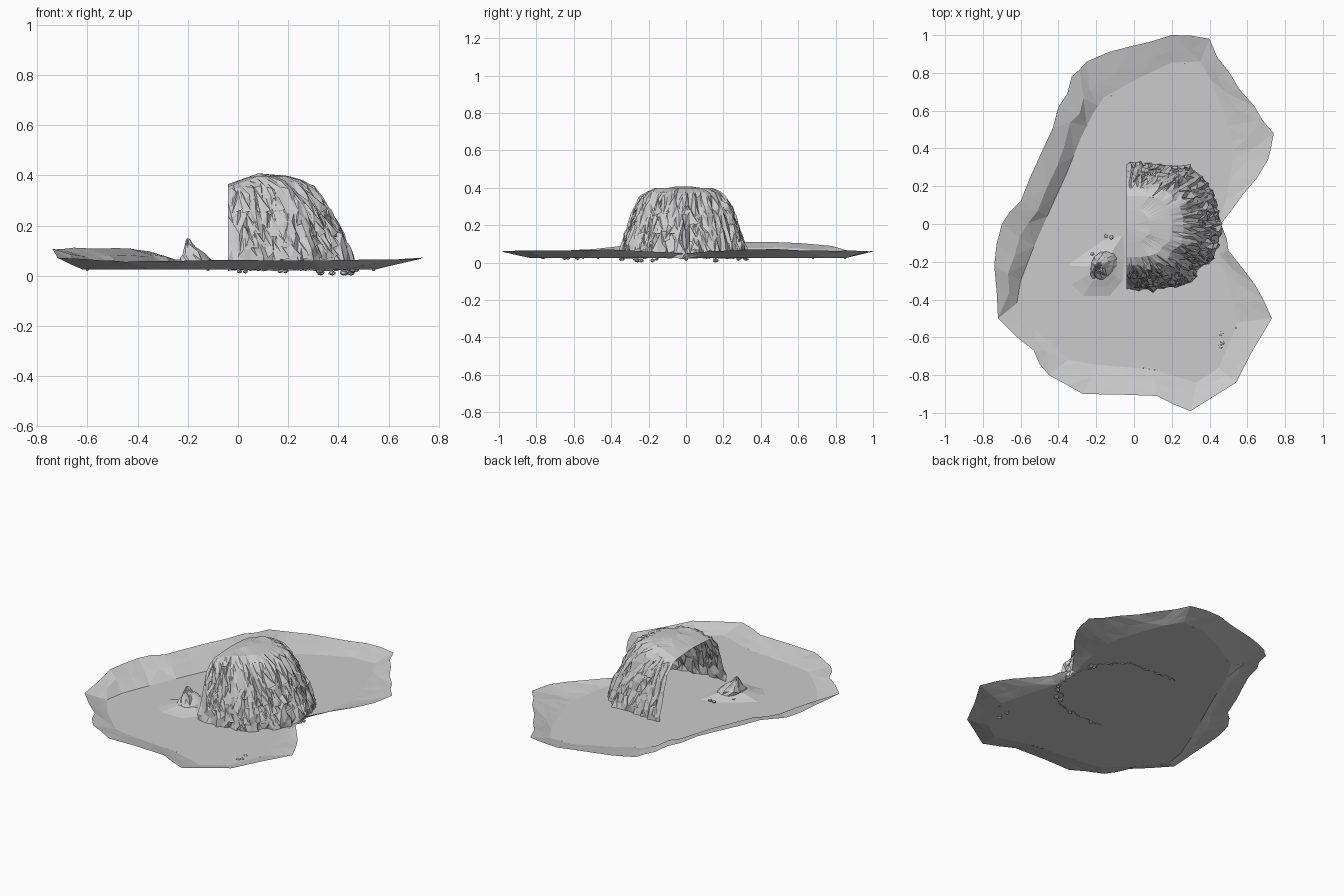
import bpy, bmesh, math, random
from mathutils import Vector

if "Cube" in bpy.data.objects:
    bpy.data.objects.remove(bpy.data.objects["Cube"])

random.seed(7)
R = random.uniform
FLOOR = 0.026


def finish(name, bm):
    """Turn a bmesh into a flat-shaded object."""
    me = bpy.data.meshes.new(name)
    bm.to_mesh(me)
    bm.free()
    ob = bpy.data.objects.new(name, me)
    bpy.context.collection.objects.link(ob)
    return ob


def resample(pts, n, closed=False):
    """n points evenly spaced along a polyline."""
    pts = [Vector(p) for p in pts]
    if closed:
        pts.append(pts[0])
    lens = [(b - a).length for a, b in zip(pts, pts[1:])]
    total, out = sum(lens), []
    for i in range(n):
        d = total * i / (n if closed else n - 1)
        k = 0
        while k < len(lens) - 1 and d > lens[k]:
            d -= lens[k]
            k += 1
        out.append(pts[k].lerp(pts[k + 1], min(1, d / lens[k])))
    return out


def skin(bm, rings, closed):
    """Join rings of vertices with randomly split triangles."""
    n = len(rings[0])
    for lo, hi in zip(rings, rings[1:]):
        for i in range(n if closed else n - 1):
            j = (i + 1) % n
            a, b, c, d = lo[i], lo[j], hi[j], hi[i]
            tris = ((a, b, c), (a, c, d)) if random.random() < .5 else ((a, b, d), (b, c, d))
            for t in tris:
                bm.faces.new(t)


# Ground sheet: (outer x, outer y, outer z, inner x, inner y), counter-clockwise
BASIN = [
    (.46, 0, .05, .44, 0), (.58, .16, .06, .49, .14), (.71, .34, .068, .52, .33),
    (.74, .48, .072, .52, .44), (.64, .62, .068, .47, .6), (.5, .81, .065, .41, .76),
    (.4, .98, .06, .35, .86), (.2, 1, .06, .2, .855), (-.02, .94, .062, .02, .77),
    (-.25, .86, .066, -.16, .67), (-.33, .78, .088, -.22, .58), (-.4, .62, .104, -.28, .46),
    (-.48, .4, .112, -.36, .26), (-.6, .12, .112, -.46, .04), (-.7, 0, .108, -.53, -.12),
    (-.74, -.22, .108, -.6, -.3), (-.72, -.5, .07, -.62, -.42), (-.53, -.67, .06, -.52, -.56),
    (-.45, -.8, .057, -.35, -.72), (-.27, -.9, .06, -.2, -.745), (.12, -.91, .06, .1, -.77),
    (.3, -.99, .063, .33, -.84), (.54, -.84, .062, .45, -.76), (.73, -.5, .07, .55, -.52),
    (.64, -.32, .065, .5, -.33), (.5, -.14, .055, .45, -.16)]
bm = bmesh.new()
rows = []
for p, q in zip(BASIN, BASIN[1:] + BASIN[:1]):
    for f in (0, .5):
        rows.append([a + (b - a) * f + (R(-.012, .012) if f and k < 2 else 0)
                     for k, (a, b) in enumerate(zip(p, q))])
inner, mid, outer = [], [], []
for ox, oy, oz, ix, iy in rows:
    steep = .68 if oz > .08 else .42
    f = R(.36, .5)
    inner.append(bm.verts.new((ix, iy, FLOOR)))
    mid.append(bm.verts.new((ix + (ox - ix) * f, iy + (oy - iy) * f,
                             FLOOR + (oz - FLOOR) * (steep + R(-.06, .06)))))
    outer.append(bm.verts.new((ox, oy, oz + R(-.003, .003))))
skin(bm, [outer, mid, inner], True)
bm.faces.new(inner)
bmesh.ops.triangulate(bm, faces=[f for f in bm.faces if len(f.verts) > 4])
bmesh.ops.recalc_face_normals(bm, faces=bm.faces)
if sum(f.normal.z * f.calc_area() for f in bm.faces) < 0:
    bmesh.ops.reverse_faces(bm, faces=bm.faces)
finish("ground_basin", bm)

# Half-dome rock shelter, open towards -x
WALL = [(-.04, -.35), (.1, -.352), (.22, -.335), (.31, -.305), (.35, -.24), (.43, -.18), (.46, -.06),
        (.455, .06), (.42, .17), (.36, .25), (.29, .305), (.12, .322), (-.04, .325)]
COLS = 62
CENTRE = Vector((-.04, -.013))
LEVELS = [(.022, 1), (.065, .985), (.11, .95), (.155, .91), (.2, .865), (.25, .815),
          (.3, .755), (.345, .69), (.375, .61), (.398, .48), (.408, .25)]
path = resample(WALL, COLS)
ridge = [R(-.025, .025) for _ in path]


def roof_z(x, z):
    return z - .048 * max(0, 1 - (x + .04) / .12) * (z / .41) ** 3


bm = bmesh.new()
rings = []
for li, (z, s) in enumerate(LEVELS):
    ring = []
    rough = 1 if s > .65 else (.4 if s > .55 else 0)
    for i, p in enumerate(path):
        k = s * (1 + rough * (ridge[i] + R(-.035, .025)))
        q = CENTRE + (p - CENTRE) * k
        if 0 < i < COLS - 1 and rough:
            t = (path[i + 1] - path[i - 1]).normalized()
            q += t * R(-.006, .006) * rough
            q.x = max(q.x, -.038)
        zz = z + (R(-.016, .016) * rough if 0 < li else R(-.004, .004))
        ring.append(bm.verts.new((q.x, q.y, roof_z(q.x, zz))))
    rings.append(ring)
skin(bm, rings, False)
top = bm.verts.new((-.04, -.013, .365))
for a, b in zip(rings[-1], rings[-1][1:]):
    bm.faces.new((a, b, top))
finish("rock_shelter", bm)

# Thin leaning slabs that roughen the shelter's outside
bm = bmesh.new()
for _ in range(95):
    i = random.randrange(2, COLS - 2)
    li = random.randrange(0, 6)
    (z0, s0), (z1, s1) = LEVELS[li], LEVELS[li + 2]
    t = (path[i + 1] - path[i - 1]).normalized()
    w = R(.012, .028)
    base = CENTRE + (path[i] - CENTRE) * s0
    tip = CENTRE + (path[i] - CENTRE) * s1 * R(.97, 1)
    out = Vector((t.y, -t.x)) * R(.004, .014)
    pts = [(*(base - t * w), z0), (*(base + t * w), z0 + R(0, .02)),
           (*((base + tip) / 2 + out), (z0 + z1) / 2), (*(tip + t * R(-w, w)), z1)]
    a, b, c, d = [bm.verts.new((max(p[0], -.038), p[1], p[2])) for p in pts]
    for f in ((a, b, c), (b, d, c), (d, a, c)):
        bm.faces.new(f)
finish("shelter_slabs", bm)

# Low mound beside the shelter
MOUND = [(-.06, -.06), (-.17, -.09), (-.24, -.14), (-.35, -.22), (-.33, -.32), (-.27, -.38),
         (-.13, -.38), (-.06, -.3), (-.05, -.18)]
bm = bmesh.new()
c = Vector((-.17, -.23))
rings = []
for s, z in ((1, FLOOR), (.7, .038), (.42, .052)):
    rings.append([bm.verts.new((*(c + (Vector(p) - c) * s), z)) for p in MOUND])
skin(bm, rings, True)
bm.faces.new(rings[-1])
finish("mound", bm)

# Jagged rock on the mound, peak leaning to the left
bm = bmesh.new()
rings = []
N = 15
for z, s, cx in ((.04, 1, -.165), (.065, .84, -.17), (.09, .58, -.18), (.115, .35, -.19), (.135, .15, -.197)):
    ring = []
    for i in range(N):
        a = math.tau * i / N
        k = s * R(.82, 1.12)
        ring.append(bm.verts.new((max(cx + .068 * k * math.cos(a) + .02 * s * math.sin(a), -.245),
                                  -.22 + .085 * k * math.sin(a), z + R(-.009, .009))))
    rings.append(ring)
skin(bm, rings, True)
tip = bm.verts.new((-.2, -.22, .15))
for i in range(N):
    bm.faces.new((rings[-1][i], rings[-1][(i + 1) % N], tip))
finish("jagged_rock", bm)


# Loose pebbles along the wall foot, on the floor and the mound
def pebble(bm, x, y, z, r):
    vs = bmesh.ops.create_icosphere(bm, subdivisions=1, radius=1)["verts"]
    for v in vs:
        k = R(.8, 1)
        v.co = Vector((x + v.co.x * r * k, y + v.co.y * r * R(.7, 1), z + v.co.z * r * .65 * k))


bm = bmesh.new()
for x, y in ((.43, .16), (.45, .155), (.375, -.24), (.33, -.26), (.42, -.18)):
    pebble(bm, x, y, .014, .018)
for i in range(3, COLS, 7):
    pebble(bm, path[i].x, path[i].y, .02, .013)
for x, y in ((.46, -.58), (.47, -.63), (.455, -.65)):
    pebble(bm, x, y, FLOOR, .016)
for x, y in ((.05, -.76), (.08, -.765), (.11, -.77), (-.6, -.47), (.54, -.55), (.27, .85), (-.12, .68)):
    pebble(bm, x, y, FLOOR, .008)
for x, y in ((-.15, -.065), (-.12, -.07), (-.22, -.16), (-.23, -.29)):
    pebble(bm, x, y, .036, .014)
low = min(v.co.z for v in bm.verts)
for v in bm.verts:
    v.co.z -= low
finish("pebbles", bm)
